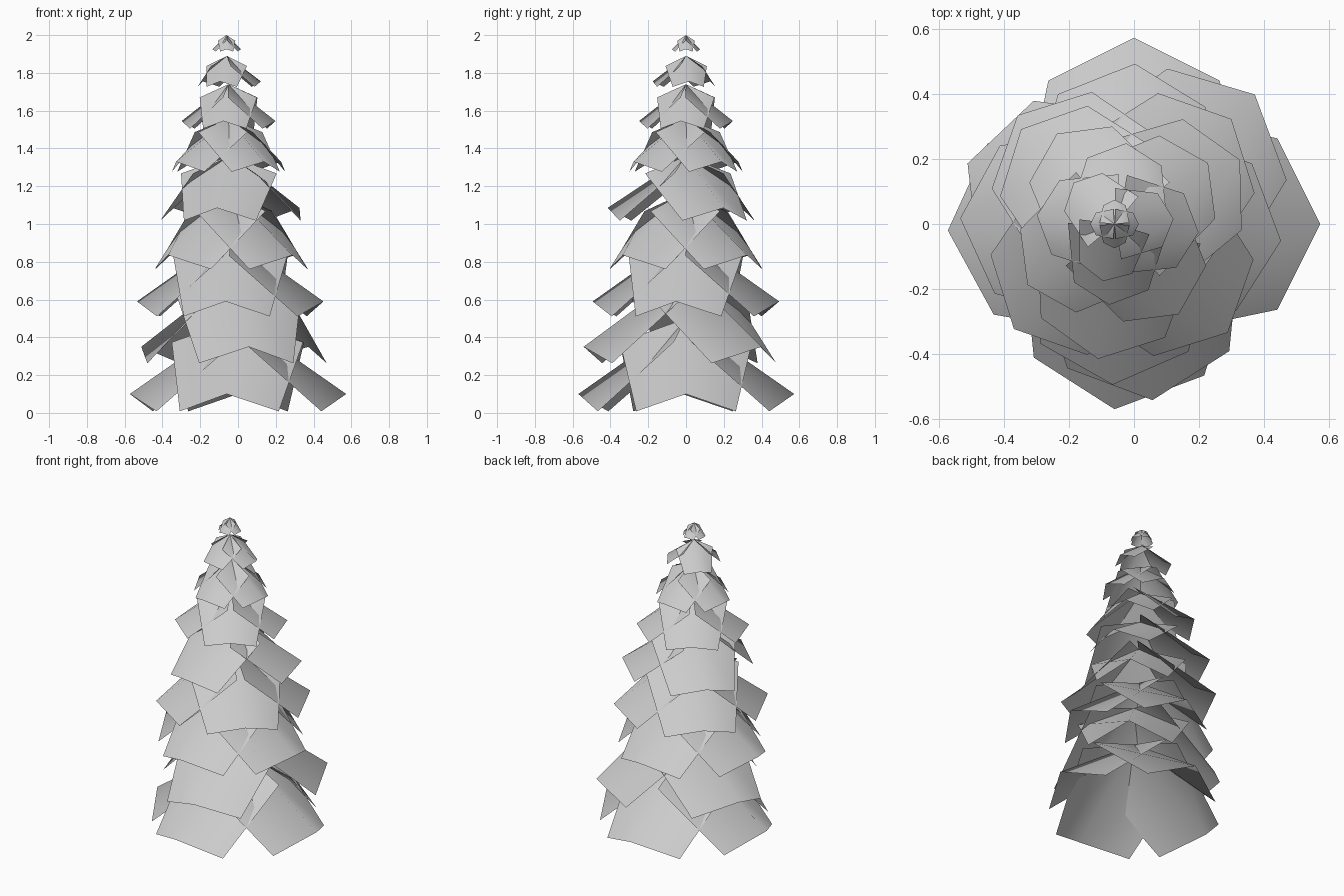
import bpy
from math import radians
from mathutils import Vector, Matrix

cube = bpy.data.objects.get("Cube")
if cube:
    bpy.data.objects.remove(cube, do_unlink=True)

# Single pale grey for all foliage
grey = bpy.data.materials.new("pale_grey")
grey.use_nodes = True
colour = (0.6, 0.6, 0.6, 1)
grey.diffuse_color = colour
bsdf = grey.node_tree.nodes["Principled BSDF"]
bsdf.inputs["Base Color"].default_value = colour
bsdf.inputs["Roughness"].default_value = 0.9


def branch_card(reach, apex, tip, droop, angle):
    """Folded branch card: ridge runs from apex to tip, sides droop and taper."""
    inner = [Vector((0.05 * reach * abs(s), s * 0.61 * reach, apex - abs(s) * droop * reach))
             for s in (-1, 0, 1)]
    outer = [Vector((reach * (1 - 0.23 * abs(s)), s * 0.46 * reach, tip - abs(s) * 0.16 * reach))
             for s in (-1, 0, 1)]
    turn = Matrix.Rotation(radians(angle), 3, 'Z')
    return [turn @ v for v in inner + outer]


def tier(name, centre, apex, tip, reach, angles, droop=0.22):
    verts, faces = [], []
    for angle in angles:
        base = len(verts)
        verts += branch_card(reach, apex, tip, droop, angle)
        for a in (base, base + 1):
            faces.append((a, a + 3, a + 4, a + 1))
    mesh = bpy.data.meshes.new(name)
    mesh.from_pydata(verts, [], faces)
    mesh.materials.append(grey)
    for p in mesh.polygons:
        p.use_smooth = True
    obj = bpy.data.objects.new(name, mesh)
    obj.location.x = centre
    bpy.context.collection.objects.link(obj)


def cross(start):
    return [start + 90 * k for k in range(4)]


# Tiers from the ground up: name, centre x, apex height, tip height, reach, headings
tier("bottom_branches", 0.0, 0.50, 0.10, 0.573, [0, 90, 182, 264])
tier("second_branches", 0.0, 0.75, 0.35, 0.545, [47, 160, 276])
tier("third_branches", -0.04, 0.94, 0.59, 0.495, [-6, 85, 178, 267])
tier("fourth_branches", -0.035, 1.17, 0.835, 0.465, cross(44))
tier("fifth_branches", -0.045, 1.36, 1.085, 0.42, [28, 136, 261])
tier("sixth_branches", -0.05, 1.56, 1.33, 0.335, cross(34))
tier("seventh_branches", -0.05, 1.74, 1.545, 0.25, cross(-6), 0.28)
tier("eighth_branches", -0.058, 1.89, 1.755, 0.18, [5, 135, 258], 0.3)
tier("crown_branches", -0.06, 2.0, 1.925, 0.075, cross(0), 0.4)
